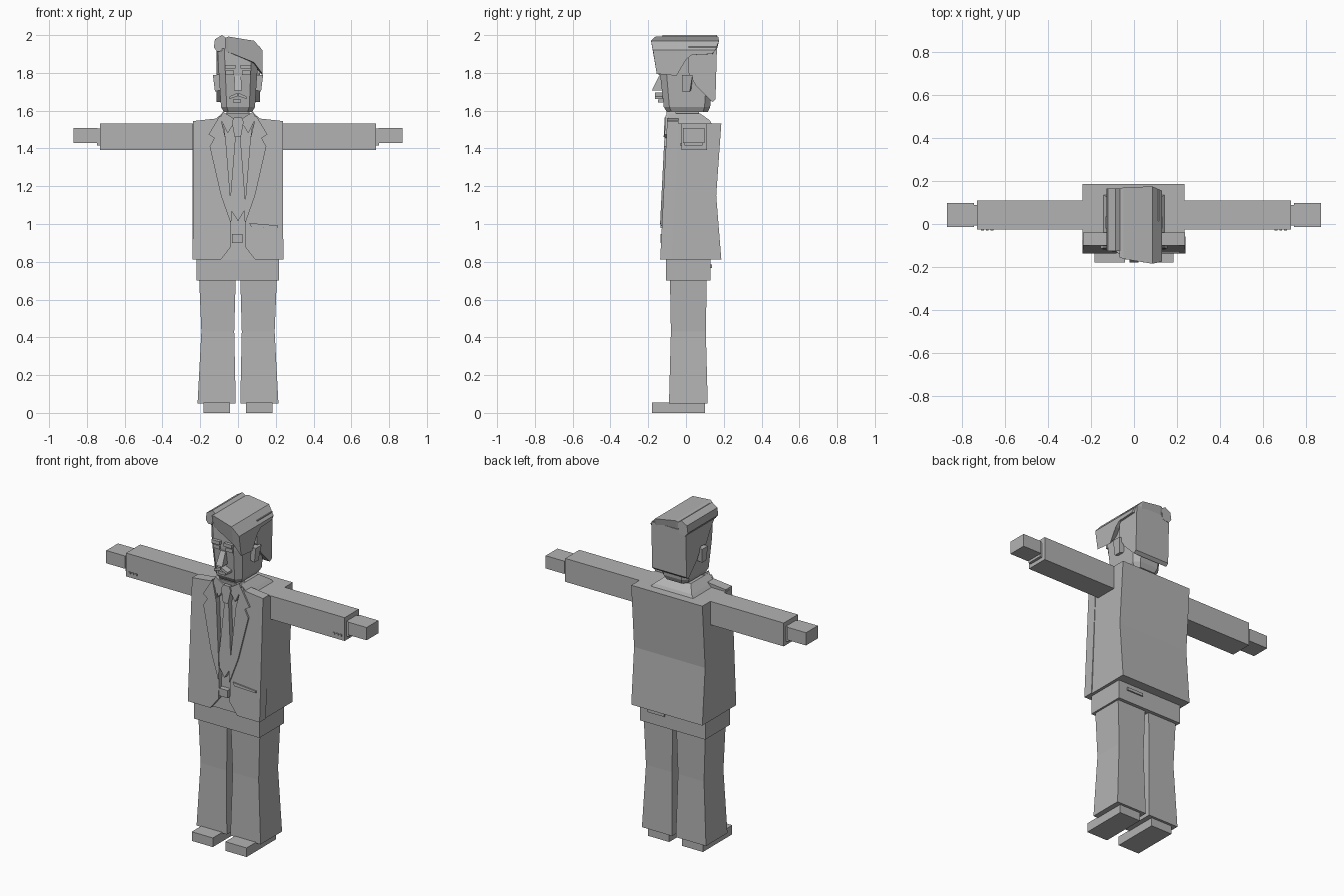
import bpy, bmesh

mat = bpy.data.materials.new("plain_grey")
mat.diffuse_color = (0.45, 0.45, 0.45, 1)


def loft(name, rings):
    """Join matching rings of points into a closed solid."""
    bm = bmesh.new()
    vs = [[bm.verts.new(p) for p in r] for r in rings]
    n = len(vs[0])
    for a, b in zip(vs, vs[1:]):
        for i in range(n):
            j = (i + 1) % n
            bm.faces.new((a[i], a[j], b[j], b[i]))
    bm.faces.new(vs[0])
    bm.faces.new(vs[-1])
    bmesh.ops.recalc_face_normals(bm, faces=bm.faces)
    me = bpy.data.meshes.new(name)
    bm.to_mesh(me)
    bm.free()
    me.materials.append(mat)
    ob = bpy.data.objects.new(name, me)
    bpy.context.collection.objects.link(ob)
    return ob


def rect(x0, x1, y0, y1, z):
    return [(x0, y0, z), (x1, y0, z), (x1, y1, z), (x0, y1, z)]


def box(name, x0, x1, y0, y1, z0, z1):
    return loft(name, [rect(x0, x1, y0, y1, z0), rect(x0, x1, y0, y1, z1)])


def octagon(x, y0, y1, z, c):
    """Rectangle ring with chamfered corners."""
    return [(-x + c, y0, z), (x - c, y0, z), (x, y0 + c, z), (x, y1 - c, z),
            (x - c, y1, z), (-x + c, y1, z), (-x, y1 - c, z), (-x, y0 + c, z)]


def front_y(z):
    """Sloping front of the jacket."""
    return -0.10 - 0.05 * (1.545 - z)


def plate(name, outline, raise_by, depth, s=1):
    """Panel in front of the chest, following its slope."""
    return loft(name, [[(s * x, front_y(z) - raise_by, z) for x, z in outline],
                       [(s * x, front_y(z) - raise_by + depth, z) for x, z in outline]])


# Legs, shoes, arms, jacket fronts: one of each per side
for s, side in ((-1, "left"), (1, "right")):
    def span(a, b):
        return (min(s * a, s * b), max(s * a, s * b))

    box("shoe_" + side, *span(0.042, 0.183), -0.18, 0.10, 0, 0.055)
    loft("trouser_leg_" + side, [
        rect(*span(0.012, 0.214), -0.09, 0.115, 0.05),
        rect(*span(0.02, 0.194), -0.08, 0.105, 0.43),
        rect(*span(0.012, 0.206), -0.085, 0.11, 0.72)])
    box("sleeve_" + side, *span(0.2, 0.73), -0.025, 0.11, 1.392, 1.533)
    box("shirt_cuff_" + side, *span(0.72, 0.746), -0.008, 0.088, 1.415, 1.505)
    box("hand_" + side, *span(0.745, 0.87), -0.015, 0.097, 1.43, 1.507)
    for i in range(3):
        x = 0.655 + 0.022 * i
        box("cuff_button_" + side, *span(x, x + 0.012), -0.031, -0.02, 1.415, 1.427)

    plate("jacket_front_" + side,
          [(0.24, 0.812), (0.237, 1.545), (0.10, 1.56), (0.07, 1.5),
           (0.037, 1.04), (0.037, 0.88), (0.09, 0.812)], 0.0, 0.06, s)
    plate("lapel_" + side,
          [(0.095, 1.575), (0.155, 1.475), (0.125, 1.455), (0.15, 1.41),
           (0.09, 1.15), (0.037, 1.0), (0.033, 1.05), (0.065, 1.45)], 0.010, 0.03, s)
    plate("shirt_collar_" + side,
          [(0.01, 1.55), (0.08, 1.595), (0.095, 1.56), (0.055, 1.48)], 0.005, 0.05, s)

    # Ears and face features
    loft("ear_" + side, [
        [(s * 0.09, -0.018, 1.71), (s * 0.09, 0.028, 1.71), (s * 0.09, 0.035, 1.79), (s * 0.09, -0.02, 1.79)],
        [(s * 0.122, -0.018, 1.70), (s * 0.122, 0.02, 1.70), (s * 0.133, 0.035, 1.79), (s * 0.133, -0.02, 1.79)]])
    box("eyebrow_" + side, *span(0.014, 0.068), -0.157, -0.12, 1.822, 1.843)
    box("eye_" + side, *span(0.02, 0.065), -0.146, -0.12, 1.79, 1.812)
    loft("moustache_" + side, [
        [(s * 0.002, y, 1.695), (s * 0.045, y, 1.675), (s * 0.045, y, 1.662), (s * 0.002, y, 1.677)]
        for y in (-0.165, -0.11)])

# Hips, rear pocket and buckle
box("hips", -0.22, 0.217, -0.105, 0.13, 0.70, 0.86)
box("rear_pocket", 0.05, 0.16, 0.12, 0.138, 0.768, 0.785)
box("belt_buckle", -0.032, 0.024, -0.135, -0.09, 0.90, 0.946)

# Jacket body, with a hollow curve down the back
loft("jacket_body", [rect(-0.24, 0.235, front_y(z) + 0.025, yb, z)
                     for z, yb in ((0.812, 0.187), (1.15, 0.16), (1.533, 0.187))])
# Jacket collar and neck
loft("jacket_collar", [rect(-0.15, 0.15, -0.09, 0.14, 1.525),
                       rect(-0.125, 0.125, -0.09, 0.125, 1.55),
                       rect(-0.085, 0.085, -0.095, 0.075, 1.585)])
box("neck", -0.06, 0.06, -0.07, 0.07, 1.5, 1.64)

# Tie and hip pocket flap
plate("tie_knot", [(-0.033, 1.54), (-0.02, 1.565), (0.02, 1.565), (0.03, 1.54),
                   (0.015, 1.46), (-0.018, 1.46)], 0.014, 0.05)
plate("tie", [(-0.014, 1.47), (0.012, 1.47), (0.042, 1.085), (0, 1.015), (-0.045, 1.085)], 0.004, 0.04)
plate("hip_pocket", [(0.06, 1.005), (0.07, 0.985), (0.212, 0.98), (0.212, 0.992)], 0.008, 0.02)

# Head with chamfered corners, tapering to the jaw
loft("head", [octagon(0.075, -0.10, 0.115, 1.592, 0.025),
              octagon(0.09, -0.118, 0.128, 1.62, 0.03),
              octagon(0.102, -0.138, 0.145, 1.80, 0.035),
              octagon(0.108, -0.138, 0.155, 1.93, 0.035)])
# Nose wedge and mouth
loft("nose", [rect(-0.022, 0.02, -0.18, -0.12, 1.708), rect(-0.018, 0.016, -0.142, -0.12, 1.785)])
box("mouth", -0.027, 0.017, -0.147, -0.10, 1.643, 1.66)

# Hair on the back and sides of the head
nape = [(0.15, 1.94), (0.0, 1.94), (0.0, 1.80), (0.04, 1.73), (0.125, 1.645), (0.142, 1.66)]
loft("back_hair", [[(x, y + 0.014, z) for y, z in nape] for x in (-0.113, 0.117)])


# Swept hair: lobes cut across x, joined from parting to side
def hair_section(x, top, fy, front_low, side_low, back):
    return [(x, fy, top), (x, back, top), (x, back - 0.018, 1.90), (x, 0.03, 1.895),
            (x, 0.0, 1.87 if side_low < 1.85 else 1.89), (x, -0.05, side_low), (x, fy + 0.02, front_low)]


loft("swept_hair", [hair_section(-0.068, 1.985, -0.155, 1.91, 1.90, 0.165),
                    hair_section(-0.05, 1.992, -0.162, 1.91, 1.90, 0.17),
                    hair_section(0.085, 1.97, -0.185, 1.855, 1.84, 0.175),
                    hair_section(0.130, 1.92, -0.175, 1.795, 1.785, 0.155)])
lobe = [(-0.128, 1.935), (-0.122, 1.978), (-0.085, 2.0), (-0.062, 1.985), (-0.065, 1.92), (-0.11, 1.912)]
loft("parted_hair", [[(x, y, z) for x, z in lobe] for y in (-0.125, 0.165)])
# Sideburn beneath the parted side
loft("sideburn", [[(x, y, z) for y, z in ((-0.12, 1.93), (0.02, 1.93), (0.02, 1.80), (-0.03, 1.79), (-0.07, 1.86))]
                  for x in (-0.113, -0.08)])
